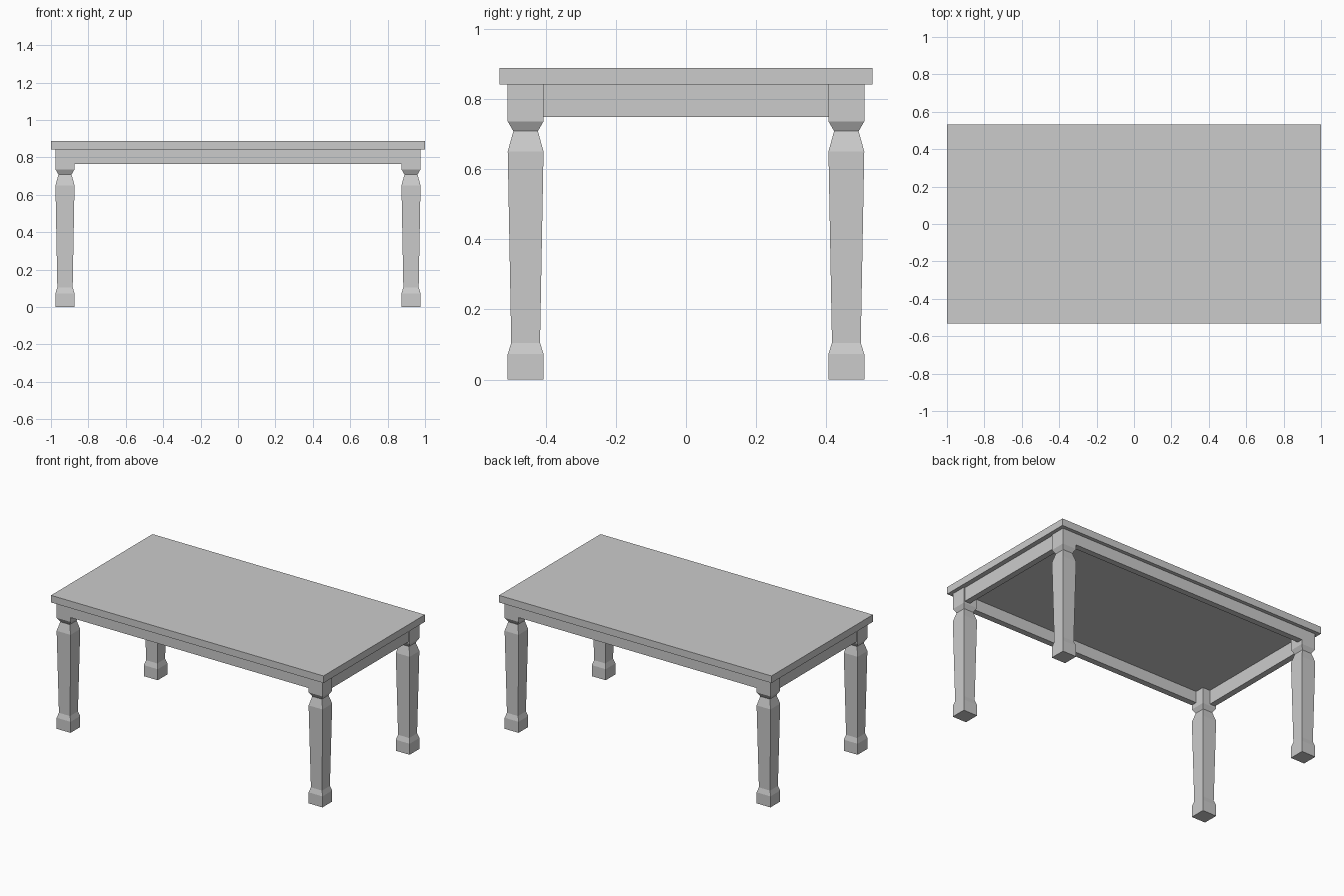
import bpy, bmesh

if "Cube" in bpy.data.objects:
    bpy.data.objects.remove(bpy.data.objects["Cube"])

TOP_Z, UNDER_Z = 0.888, 0.841
LEG_X, LEG_Y, HALF = 0.925, 0.457, 0.051


def box(name, x0, x1, y0, y1, z0, z1):
    bpy.ops.mesh.primitive_cube_add(
        size=1, location=((x0 + x1) / 2, (y0 + y1) / 2, (z0 + z1) / 2))
    ob = bpy.context.object
    ob.name = name
    ob.scale = (x1 - x0, y1 - y0, z1 - z0)
    bpy.ops.object.transform_apply(location=False, rotation=False, scale=True)
    return ob


def square_leg(name, x, y, profile):
    """Stack square rings of (half width, height) into a closed leg."""
    bm = bmesh.new()
    rings = [[bm.verts.new((sx * h, sy * h, z))
              for sx, sy in ((-1, -1), (1, -1), (1, 1), (-1, 1))]
             for h, z in profile]
    for a, b in zip(rings, rings[1:]):
        for i in range(4):
            j = (i + 1) % 4
            bm.faces.new((a[i], a[j], b[j], b[i]))
    bm.faces.new(rings[0][::-1])
    bm.faces.new(rings[-1])
    mesh = bpy.data.meshes.new(name)
    bm.to_mesh(mesh)
    bm.free()
    ob = bpy.data.objects.new(name, mesh)
    ob.location = (x, y, 0)
    bpy.context.collection.objects.link(ob)


# Tabletop
box("tabletop", -1, 1, -0.532, 0.532, UNDER_Z, TOP_Z)

# Tapered legs with block foot, pinched neck and square head
profile = [(HALF, 0), (HALF, 0.073), (0.041, 0.105), (HALF, 0.65),
           (0.035, 0.708), (HALF, 0.736), (HALF, UNDER_Z)]
for sx, side in ((-1, "left"), (1, "right")):
    for sy, end in ((-1, "front"), (1, "back")):
        square_leg(f"{end}_{side}_leg", sx * LEG_X, sy * LEG_Y, profile)

# Long aprons, flush with the leg faces
ix, iy = LEG_X - HALF, LEG_Y - HALF
ox, oy = LEG_X + HALF, LEG_Y + HALF
for s, name in ((-1, "front_apron"), (1, "back_apron")):
    y0, y1 = sorted((s * oy, s * (oy - 0.04)))
    box(name, -ix, ix, y0, y1, 0.765, UNDER_Z)

# Short aprons, slightly recessed
for s, name in ((-1, "left_apron"), (1, "right_apron")):
    x0, x1 = sorted((s * (ox - 0.008), s * (ox - 0.048)))
    box(name, x0, x1, -iy, iy, 0.748, UNDER_Z)
